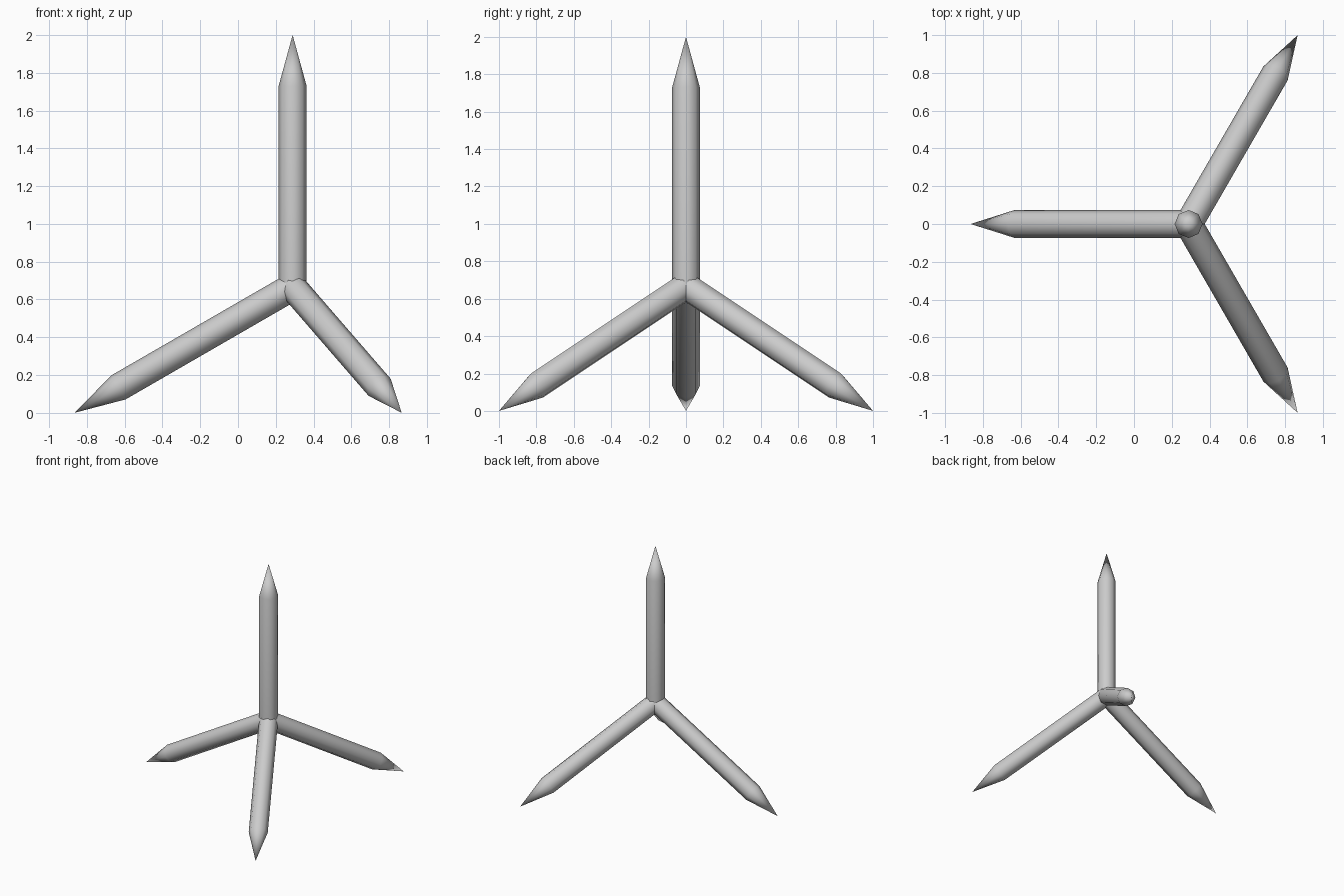
import bpy
import math
from mathutils import Vector, Matrix

if "Cube" in bpy.data.objects:
    bpy.data.objects.remove(bpy.data.objects["Cube"])

SIDES, R, BODY, TIP = 8, 0.074, 1.063, 1.333
HUB = Vector((0.289, 0, 0.667))


def spike(name, direction, spin=0.0):
    """Round bar running out from the hub and ending in a sharp point."""
    verts = [(R * math.cos(2 * math.pi * i / SIDES), R * math.sin(2 * math.pi * i / SIDES), z)
             for z in (0, BODY) for i in range(SIDES)]
    verts.append((0, 0, TIP))
    faces = [tuple(reversed(range(SIDES)))]
    for i in range(SIDES):
        j = (i + 1) % SIDES
        faces.append((i, j, SIDES + j, SIDES + i))
        faces.append((SIDES + i, SIDES + j, 2 * SIDES))
    mesh = bpy.data.meshes.new(name)
    mesh.from_pydata(verts, [], faces)
    turn = direction.to_track_quat('Z', 'Y').to_matrix().to_4x4()
    mesh.transform(Matrix.Translation(HUB) @ turn @ Matrix.Rotation(spin, 4, 'Z'))
    obj = bpy.data.objects.new(name, mesh)
    bpy.context.collection.objects.link(obj)
    bpy.ops.object.select_all(action='DESELECT')
    obj.select_set(True)
    bpy.context.view_layer.objects.active = obj
    bpy.ops.object.shade_smooth_by_angle(angle=math.radians(50))


# Upright spike
spike("top_spike", Vector((0, 0, 1)))

# Three legs, 30 degrees below horizontal
for name, deg in (("left_leg", 180), ("back_leg", 60), ("front_leg", 300)):
    a = math.radians(deg)
    spike(name, Vector((math.cos(a) * math.cos(math.pi / 6),
                        math.sin(a) * math.cos(math.pi / 6), -0.5)))
